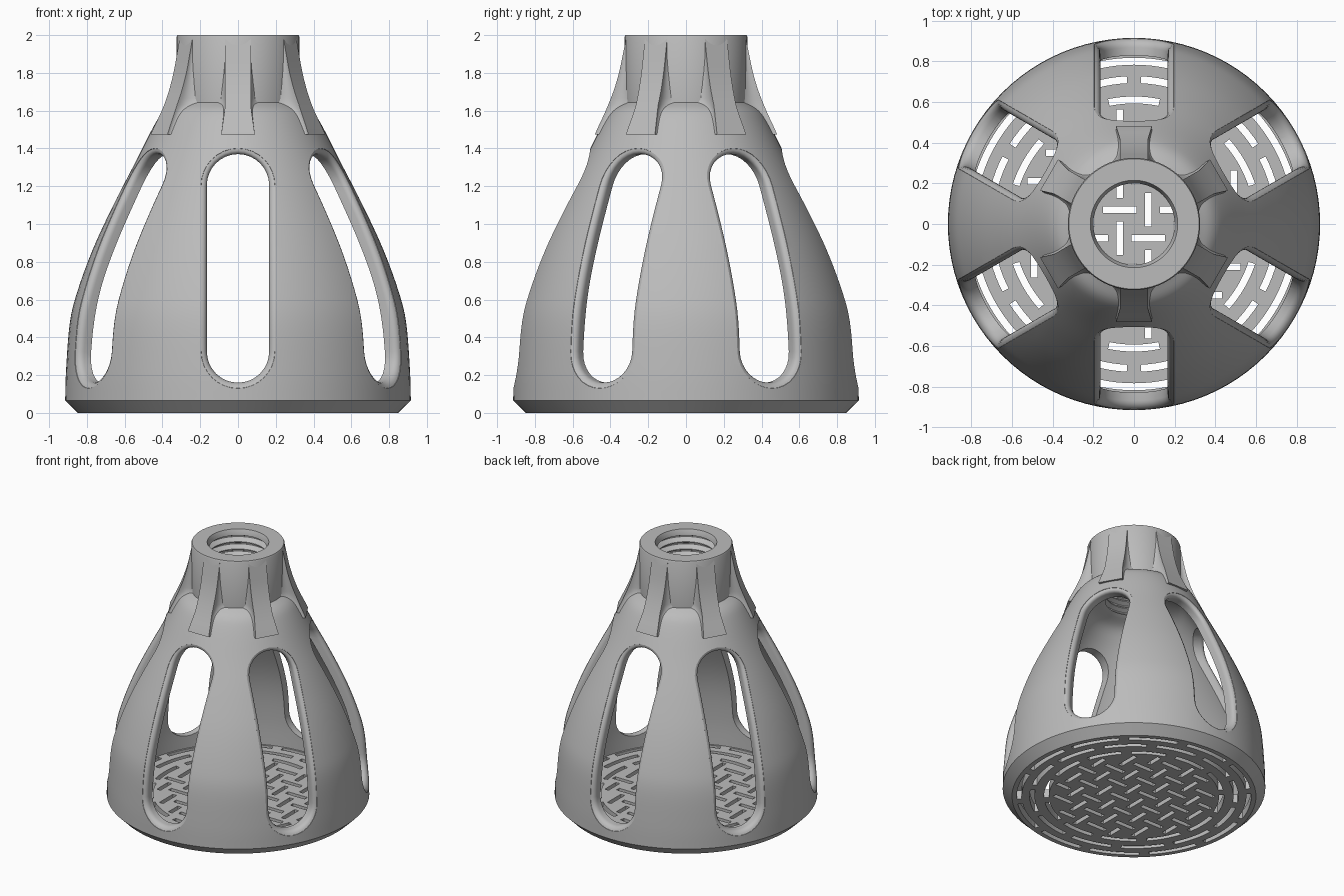
import bpy, bmesh
from math import sin, cos, pi, sqrt, radians, hypot
from mathutils import Matrix

if "Cube" in bpy.data.objects:
    bpy.data.objects.remove(bpy.data.objects["Cube"])

grey = bpy.data.materials.new("plain grey")
grey.use_nodes = True
grey.diffuse_color = (0.5, 0.5, 0.5, 1)
grey.node_tree.nodes["Principled BSDF"].inputs["Base Color"].default_value = (0.5, 0.5, 0.5, 1)


def make(name, bm):
    bmesh.ops.recalc_face_normals(bm, faces=bm.faces)
    mesh = bpy.data.meshes.new(name)
    bm.to_mesh(mesh)
    bm.free()
    mesh.materials.append(grey)
    ob = bpy.data.objects.new(name, mesh)
    bpy.context.collection.objects.link(ob)
    return ob


def activate(ob):
    bpy.ops.object.select_all(action='DESELECT')
    ob.select_set(True)
    bpy.context.view_layer.objects.active = ob


def smooth(ob, angle=35):
    activate(ob)
    bpy.ops.object.shade_smooth_by_angle(angle=radians(angle))


def cut(ob, cutter):
    cutter.hide_render = True
    mod = ob.modifiers.new("cut", 'BOOLEAN')
    mod.operation, mod.solver, mod.object = 'DIFFERENCE', 'EXACT', cutter
    activate(ob)
    bpy.ops.object.modifier_apply(modifier=mod.name)
    bpy.data.objects.remove(cutter)


def loft(bm, rings, caps=True, close=False):
    """Skin closed rings of equal length; cap the ends or join them."""
    vs = [[bm.verts.new(p) for p in r] for r in rings]
    pairs = list(zip(vs, vs[1:])) + ([(vs[-1], vs[0])] if close else [])
    for a, b in pairs:
        for i in range(len(a)):
            j = (i + 1) % len(a)
            bm.faces.new((a[i], a[j], b[j], b[i]))
    if caps:
        bm.faces.new(vs[0])
        bm.faces.new(vs[-1])


def spline(pts, n=5):
    """Catmull-Rom curve through profile points."""
    out = []
    ext = [pts[0]] + pts + [pts[-1]]
    for a, b, c, d in zip(ext, ext[1:], ext[2:], ext[3:]):
        for k in range(n):
            t = k / n
            out.append(tuple(0.5 * (2 * q + (r - p) * t + (2 * p - 5 * q + 4 * r - s) * t * t
                                    + (3 * q - p - 3 * r + s) * t ** 3)
                             for p, q, r, s in zip(a, b, c, d)))
    return out + [pts[-1]]


def radius_at(curve, z):
    for (r0, z0), (r1, z1) in zip(curve, curve[1:]):
        if z <= z1:
            return r0 + (r1 - r0) * (z - z0) / (z1 - z0)
    return curve[-1][0]


def copy_around(bm):
    """Repeat the mesh six times, starting at the front."""
    base = bm.verts[:] + bm.edges[:] + bm.faces[:]
    for k in range(1, 6):
        new = bmesh.ops.duplicate(bm, geom=base)["geom"]
        bmesh.ops.rotate(bm, verts=[v for v in new if isinstance(v, bmesh.types.BMVert)],
                         matrix=Matrix.Rotation(k * pi / 3, 3, 'Z'))


# Bell-shaped shell with a threaded neck, as one turned profile
dome = spline([(.915, .065), (.91, .23), (.89, .48), (.848, .65), (.767, .87),
               (.66, 1.1), (.547, 1.32), (.445, 1.52), (.39, 1.6), (.325, 1.642)])
cavity = spline([(.22, 1.56), (.31, 1.52), (.38, 1.44), (.455, 1.32), (.57, 1.1),
                 (.68, .87), (.758, .67), (.802, .48), (.825, .25), (.83, .05)])
thread = []
for k in range(7):
    z = 1.965 - k * .056
    thread += [(.2, z), (.2, z - .008), (.232, z - .024), (.232, z - .032)]
profile = ([(.83, 0), (.85, 0)] + dome + [(.325, 1.99), (.32, 2), (.215, 2)]
           + thread + [(.2, 1.57)] + cavity)
SEG = 96
bm = bmesh.new()
loft(bm, [[(r * cos(2 * pi * i / SEG), r * sin(2 * pi * i / SEG), z) for i in range(SEG)]
          for r, z in profile], caps=False, close=True)
shell = make("bell_shell", bm)


# Six tall windows with rounded lips that follow the shell
def slot_outline(o, n=16):
    low, high, w = .325, 1.205, .165 + o
    pts = [(w * cos(pi * i / n), high + w * sin(pi * i / n)) for i in range(n + 1)]
    pts += [(-w, high + (low - high) * i / n) for i in range(1, n)]
    pts += [(-w * cos(pi * i / n), low - w * sin(pi * i / n)) for i in range(n + 1)]
    pts += [(w, low + (high - low) * i / n) for i in range(1, n)]
    return pts


LIP = .045
layers = [(LIP - LIP * cos(radians(a)), LIP - LIP * sin(radians(a))) for a in range(0, 71, 14)]
layers += [(LIP * .85, -.02), (LIP * .85, -.15)]
bm = bmesh.new()
rings = [[(x, -.32, z) for x, z in slot_outline(0)]]
for o, depth in layers:
    rings.append([(x, depth - sqrt(radius_at(dome, z) ** 2 - x * x), z)
                  for x, z in slot_outline(o)])
loft(bm, rings)
copy_around(bm)
cut(shell, make("window_cutter", bm))
smooth(shell)

# Six flared ribs between the neck and the dome
rib_curve = spline([(.482, 1.475), (.462, 1.52), (.425, 1.6), (.385, 1.7),
                    (.355, 1.8), (.334, 1.9), (.318, 1.98)], 3)
rings = []
for r, z in rib_curve:
    root = max(.28, radius_at(dome, z) - .05) if z < 1.64 else .28
    base = .06 + .02 * max(0, (1.62 - z) / .14)
    side = []
    for i in range(9):
        t = i / 8
        side.append((base + .065 * (1 - t) ** 2.5 + .008 * t * t, root + (r - root) * t))
    rings.append([(w, -y, z) for w, y in side] + [(-w, -y, z) for w, y in reversed(side)])
bm = bmesh.new()
loft(bm, rings)
copy_around(bm)
smooth(make("neck_ribs", bm), 40)

# Floor grate: broken rings around a basket weave of slits
bm = bmesh.new()
bmesh.ops.create_cone(bm, cap_ends=True, segments=SEG, radius1=.84, radius2=.84, depth=.065,
                      matrix=Matrix.Translation((0, 0, .0325)))
floor = make("floor_grate", bm)


def prism(bm, outline):
    loft(bm, [[(x, y, z) for x, y in outline] for z in (-.1, .2)])


bm = bmesh.new()
for r, first in ((.61, 15), (.71, 30), (.8, 15)):
    gap = .035 / r
    for k in range(12):
        a0 = radians(first + 30 * k) + gap
        span = pi / 6 - 2 * gap
        arc = [a0 + span * i / 8 for i in range(9)]
        prism(bm, [((r + .017) * cos(a), (r + .017) * sin(a)) for a in arc]
              + [((r - .017) * cos(a), (r - .017) * sin(a)) for a in reversed(arc)])
for i in range(-5, 5):
    for j in range(-5, 5):
        x, y = .14 * (i + .5), .14 * (j + .5)
        across = (i + j) % 2 == 1
        along, off = (x, y) if across else (y, x)
        if abs(off) + .016 > .57:
            continue
        limit = sqrt(.57 ** 2 - (abs(off) + .016) ** 2)
        lo, hi = max(along - .082, -limit), min(along + .082, limit)
        if hi - lo < .04:
            continue
        box = [(lo, off - .016), (hi, off - .016), (hi, off + .016), (lo, off + .016)]
        prism(bm, box if across else [(q, p) for p, q in box])
cut(floor, make("slit_cutter", bm))
